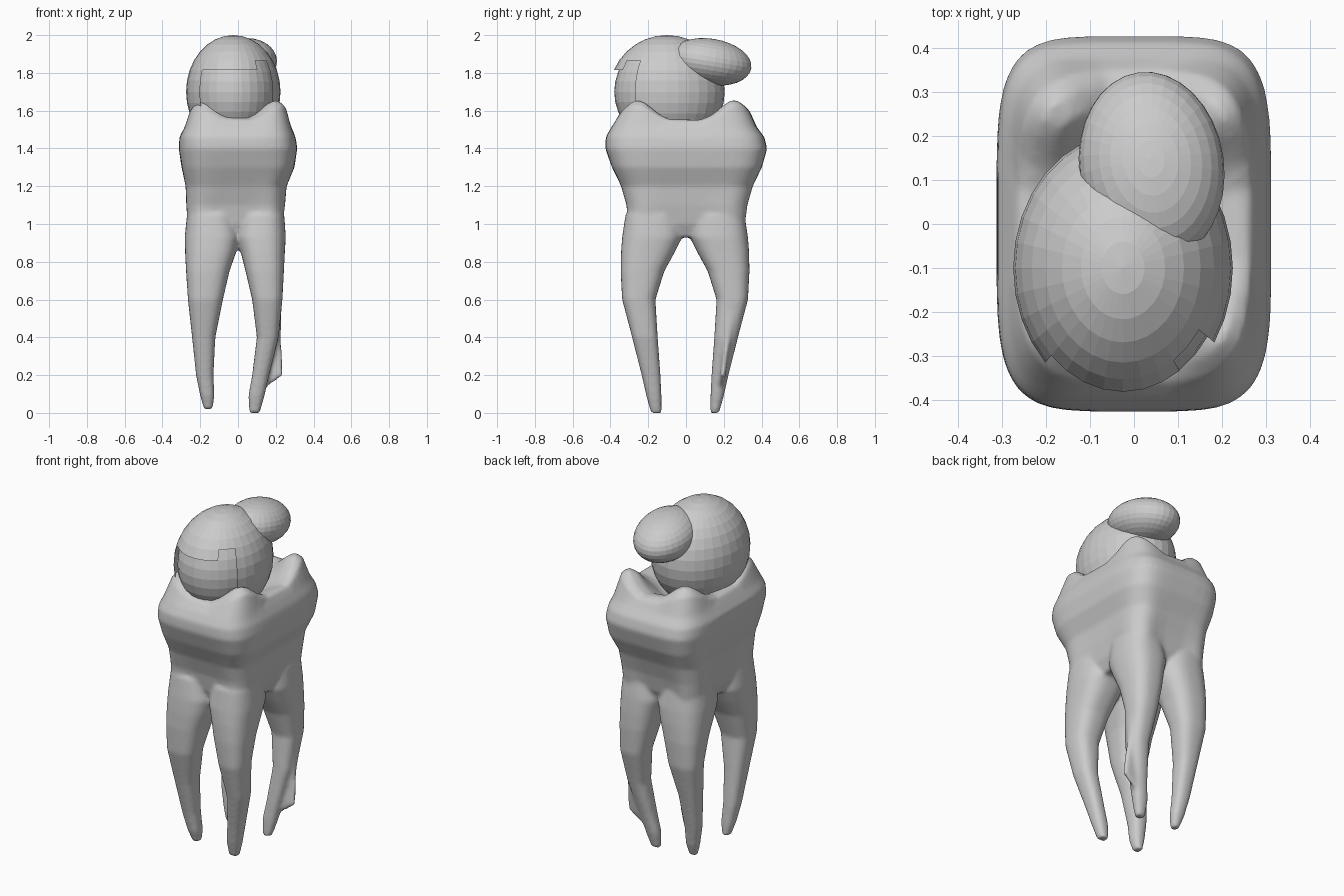
import bpy, bmesh, math
from mathutils import Matrix, Vector, Euler

if "Cube" in bpy.data.objects:
    bpy.data.objects.remove(bpy.data.objects["Cube"])

N = 48


def ring_points(z, x0, x1, y0, y1, n=3.0, pinch=0.0):
    """Rounded-rectangle ring; pinch grooves the middle of each side."""
    pts = []
    for i in range(N):
        t = 2 * math.pi * (i + 0.5) / N
        c, s = math.cos(t), math.sin(t)
        k = 1 - pinch * math.cos(2 * t) ** 4
        x = math.copysign(abs(c) ** (2 / n), c) * k
        y = math.copysign(abs(s) ** (2 / n), s) * k
        pts.append(Vector(((x0 + x1) / 2 + x * (x1 - x0) / 2,
                           (y0 + y1) / 2 + y * (y1 - y0) / 2, z)))
    return pts


def loft(bm, rings):
    loops = [[bm.verts.new(p) for p in r] for r in rings]
    for a, b in zip(loops, loops[1:]):
        for i in range(N):
            j = (i + 1) % N
            bm.faces.new((a[i], a[j], b[j], b[i]))
    for loop in (loops[0], loops[-1]):
        mid = bm.verts.new(sum((v.co for v in loop), Vector()) / N)
        for i in range(N):
            bm.faces.new((loop[i], loop[(i + 1) % N], mid))


def cusp(p):
    d = (abs(p.x - 0.01) - 0.18) ** 2 + (abs(p.y) - 0.25) ** 2
    return 0.115 * math.exp(-d / 0.012)


bm = bmesh.new()

# Crown: side rings, then the chewing surface with four cusps
crown = [ring_points(*r) for r in (
    (0.93, -0.26, 0.23, -0.31, 0.31, 4, 0.16),
    (1.00, -0.285, 0.255, -0.33, 0.335, 4, 0.12),
    (1.10, -0.29, 0.265, -0.335, 0.345, 4, 0.08),
    (1.20, -0.29, 0.27, -0.36, 0.37, 4, 0.05),
    (1.30, -0.305, 0.305, -0.40, 0.41, 4.4, 0.02),
    (1.40, -0.314, 0.314, -0.428, 0.43, 4.6, 0.0),
    (1.46, -0.31, 0.305, -0.425, 0.415, 4.6, 0.0),
    (1.51, -0.29, 0.29, -0.405, 0.385, 4.4, 0.02))]
for f, z in ((0.88, 1.54), (0.78, 1.545), (0.66, 1.535), (0.52, 1.515),
             (0.36, 1.49), (0.18, 1.475), (0.05, 1.47)):
    pts = ring_points(z, -0.30 * f, 0.30 * f, -0.41 * f, 0.395 * f, 4)
    for p in pts:
        p.z += cusp(p)
    crown.append(pts)
loft(bm, crown)

# Roots: outer/inner limits by height, mirrored front to back
left_x = [(1.05, -0.27, -0.02), (0.93, -0.282, 0.01), (0.85, -0.28, -0.01),
          (0.75, -0.275, -0.045), (0.6, -0.265, -0.08), (0.4, -0.243, -0.12),
          (0.2, -0.222, -0.13), (0.09, -0.20, -0.125), (0.02, -0.18, -0.135)]
right_x = [(1.05, 0.01, 0.245), (0.93, -0.01, 0.253), (0.85, 0.015, 0.248),
           (0.75, 0.04, 0.243), (0.6, 0.075, 0.235), (0.4, 0.10, 0.215),
           (0.2, 0.075, 0.165), (0.09, 0.055, 0.14), (0.0, 0.06, 0.115)]
root_y = [(0.03, 0.32), (0.02, 0.338), (0.06, 0.344), (0.115, 0.346),
          (0.162, 0.338), (0.15, 0.285), (0.135, 0.235), (0.13, 0.21),
          (0.13, 0.185)]
for side in (left_x, right_x):
    for back in (False, True):
        rings = []
        for (z, x0, x1), (a, b) in zip(side, root_y):
            y0, y1 = (a, b - 0.01) if back else (-b, -a)
            rings.append(ring_points(z, x0, x1, y0, y1, 2.6))
        loft(bm, rings)

# Broken flange on the back right root
loft(bm, [ring_points(*r) for r in (
    (0.62, 0.14, 0.23, 0.20, 0.30, 3),
    (0.40, 0.12, 0.228, 0.20, 0.24, 3),
    (0.20, 0.10, 0.238, 0.18, 0.21, 3),
    (0.13, 0.09, 0.14, 0.17, 0.20, 3))])

bmesh.ops.recalc_face_normals(bm, faces=bm.faces)
mesh = bpy.data.meshes.new("tooth")
bm.to_mesh(mesh)
bm.free()
tooth = bpy.data.objects.new("tooth", mesh)
bpy.context.collection.objects.link(tooth)
rem = tooth.modifiers.new("fuse", 'REMESH')
rem.mode = 'VOXEL'
rem.voxel_size = 0.011
rem.use_smooth_shade = True
sm = tooth.modifiers.new("soften", 'SMOOTH')
sm.factor = 0.5
sm.iterations = 6


def ball(name, centre, radii, rot=(0, 0, 0), hole=None):
    """Faceted ellipsoid, optionally with faces removed."""
    b = bmesh.new()
    bmesh.ops.create_uvsphere(b, u_segments=32, v_segments=16, radius=1)
    b.transform(Matrix.LocRotScale(Vector(centre), Euler(rot), Vector(radii)))
    if hole:
        gone = [f for f in b.faces if hole(f.calc_center_median())]
        bmesh.ops.delete(b, geom=gone, context='FACES')
    me = bpy.data.meshes.new(name)
    b.to_mesh(me)
    b.free()
    ob = bpy.data.objects.new(name, me)
    bpy.context.collection.objects.link(ob)
    return ob


def front_opening(p):
    top = 1.87 if p.x > 0.1 else 1.82
    return p.y < -0.25 and -0.2 < p.x < 0.21 and p.z < top


# Large ball: broken outer shell over a slightly smaller core
ball("ball_shell", (-0.025, -0.1, 1.7), (0.25, 0.305, 0.3), hole=front_opening)
ball("ball_core", (-0.025, -0.1, 1.7), (0.232, 0.28, 0.28))

# Small egg leaning on the back of the ball
ball("small_egg", (0.04, 0.13, 1.858), (0.165, 0.22, 0.123),
     rot=(math.radians(-9), 0, math.radians(8)))
